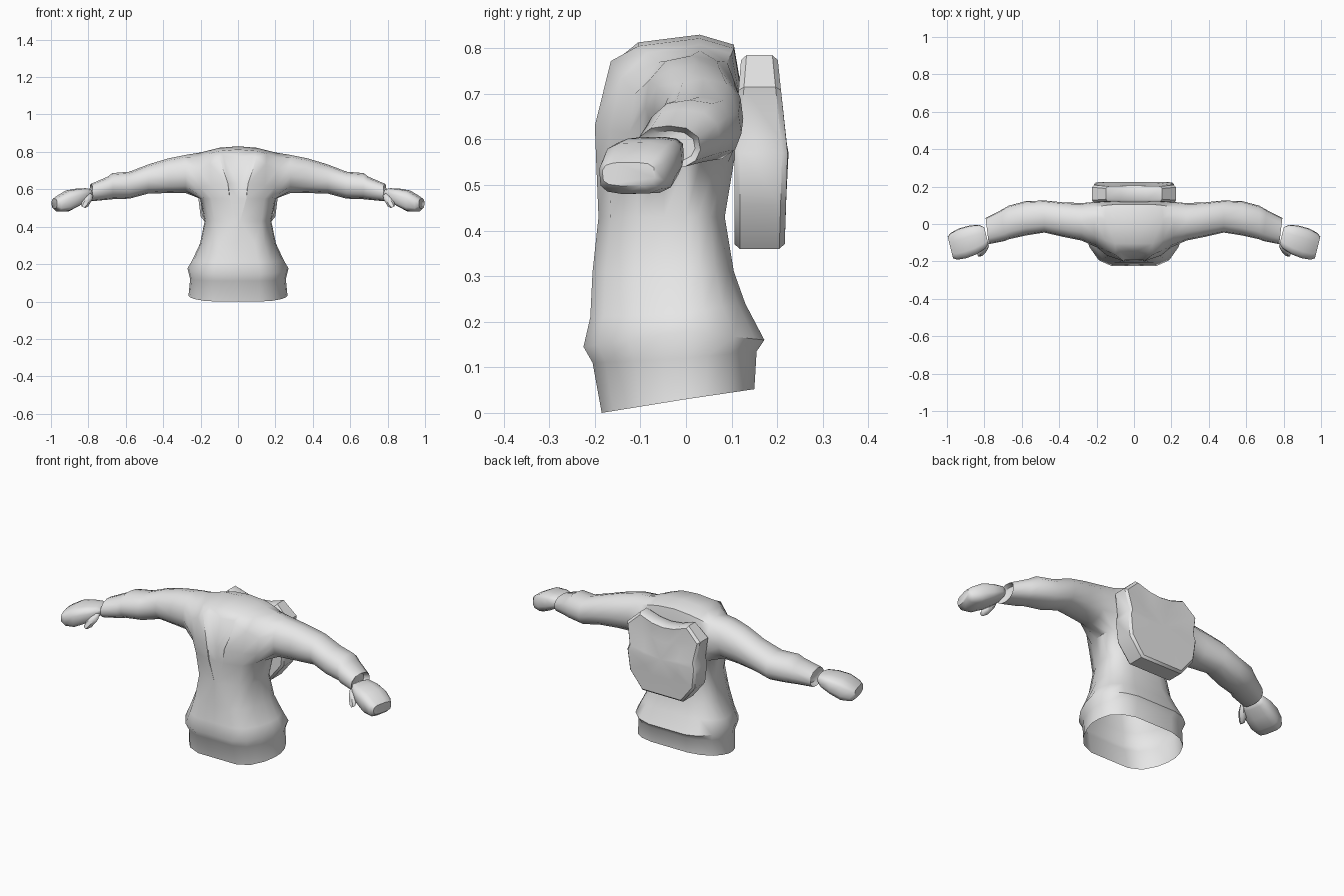
import bpy, bmesh, math

if "Cube" in bpy.data.objects:
    bpy.data.objects.remove(bpy.data.objects["Cube"])

grey = bpy.data.materials.new("light_grey")
grey.diffuse_color = (0.8, 0.8, 0.8, 1)
grey.use_nodes = True
grey.node_tree.nodes["Principled BSDF"].inputs["Base Color"].default_value = grey.diffuse_color


def finish(name, bm, angle=40, mirror=True):
    """Turn a bmesh into a smooth-shaded object, mirrored across x."""
    bmesh.ops.remove_doubles(bm, verts=bm.verts, dist=0.0005)
    bmesh.ops.recalc_face_normals(bm, faces=bm.faces)
    me = bpy.data.meshes.new(name)
    bm.to_mesh(me)
    bm.free()
    me.materials.append(grey)
    ob = bpy.data.objects.new(name, me)
    bpy.context.collection.objects.link(ob)
    bpy.ops.object.select_all(action='DESELECT')
    ob.select_set(True)
    bpy.context.view_layer.objects.active = ob
    bpy.ops.object.shade_smooth_by_angle(angle=math.radians(angle))
    if mirror:
        mod = ob.modifiers.new("mirror", 'MIRROR')
        mod.merge_threshold = 0.0005
    return ob


def skin(bm, rows, closed=False):
    """Quads between neighbouring rows of vertices."""
    for a, b in zip(rows, rows[1:]):
        n = len(a)
        for i in range(n if closed else n - 1):
            j = (i + 1) % n
            bm.faces.new((a[i], a[j], b[j], b[i]))


def oval(x, yc, zc, ry, rz, angles, power=1.0, yaw=0.0):
    """Cross-section across the arm, power below 1 makes it boxier."""
    pts = []
    for d in angles:
        c, s = math.cos(math.radians(d)), math.sin(math.radians(d))
        dy = ry * math.copysign(abs(c) ** power, c)
        dz = rz * math.copysign(abs(s) ** power, s)
        pts.append((x + yaw * dy, yc + dy, zc + dz))
    return pts


# --- jacket: lower body, shoulders and sleeve in one half, then mirrored
bm = bmesh.new()

# half ring: fraction of width, fraction of depth (front -1, back +1)
HALF = [(0, -1), (.44, -1), (.44, -1), (.7, -.86), (.88, -.55), (.97, -.25), (1, 0),
        (.97, .3), (.88, .62), (.68, .88), (.42, 1), (.42, 1), (0, 1)]
# half width, front y, back y, then z at front, side, back
BODY = [(.265, -.185, .15, .0, .03, .052), (.256, -.205, .155, .11, .12, .135),
        (.27, -.225, .172, .145, .178, .16), (.245, -.21, .13, .21, .22, .24),
        (.203, -.205, .105, .31, .31, .31), (.178, -.192, .085, .43, .43, .43),
        (.203, -.197, .105, .55, .55, .55)]
rings = []
for w, yf, yb, zf, zs, zb in BODY:
    ring = []
    for i, (fx, fy) in enumerate(HALF):
        x, y = fx * w, (fy * yb if fy > 0 else -fy * yf)
        z = zs + (zb - zs) * fy if fy > 0 else zs + (zs - zf) * fy
        if i in (1, 2) and z > .4:          # neckline narrows to a point
            x = .012 + (z - .43) * .27
        if i in (0, 1) and z > .5:          # panel lies behind the lapels
            y += .004
        ring.append(bm.verts.new((x, y, z)))
    rings.append(ring)
skin(bm, rings)
top = rings[-1]

# strips running from chest over the shoulder to the back
lapel = [(.054, -.2, .63), (.092, -.165, .772), (.1, -.105, .805), (.1, .03, .822),
         (.095, .105, .8), (.085, .12, .72), (.085, .12, .61)]
centre = [(0, y, z + (.008 if 1 < i < 5 else 0)) for i, (x, y, z) in enumerate(lapel)]
inner = list(lapel)
centre[0], inner[0] = (0, -.193, .63), (.05, -.193, .63)
centre[1], inner[1] = (0, -.152, .775), (.078, -.147, .778)
lapel[1] = (.1, -.165, .772)
shoulder = [(.145, -.168, .62), (.15, -.142, .735), (.155, -.085, .79), (.155, .03, .808),
            (.15, .1, .788), (.145, .12, .71), (.145, .12, .61)]
armhole = [(.2, -.125, .615), (.205, -.112, .7), (.21, -.06, .77), (.21, .03, .795),
           (.21, .09, .77), (.205, .116, .7), (.2, .116, .62)]
strips = []
for k, col in enumerate((centre, inner, lapel, shoulder, armhole)):
    strips.append([top[k]] + [bm.verts.new(p) for p in col] + [top[12 - k]])
skin(bm, strips)

# sleeve rings from the armhole to the cuff
ANG = [215, 185, 156, 120, 90, 60, 24, -5, -35, -62, -90, -118]
SLEEVE = [(.28, .012, .682, .101, .102), (.37, .022, .673, .093, .093),
          (.48, .04, .655, .086, .078), (.58, .03, .622, .092, .072),
          (.67, .008, .617, .09, .07), (.70, -.008, .605, .083, .061),
          (.785, -.038, .583, .07, .047)]
sleeve = [strips[-1] + [top[7], top[6], top[5]]]
for i, r in enumerate(SLEEVE):
    sleeve.append([bm.verts.new(p) for p in oval(*r, ANG, .85, .12 if i > 4 else 0)])
# cuff turned inwards
sleeve.append([bm.verts.new(p) for p in oval(.765, -.035, .585, .055, .034, ANG, .85)])
skin(bm, sleeve, True)
bm.faces.new(sleeve[-1])
finish("jacket", bm, 50)

# --- mitten hands
bm = bmesh.new()
ROUND = [22.5 + 30 * i for i in range(12)]
HAND = [(.79, -.062, .577, .045, .02), (.812, -.068, .572, .064, .034),
        (.86, -.085, .556, .077, .048), (.915, -.103, .537, .08, .057),
        (.962, -.119, .523, .072, .043), (.982, -.126, .524, .058, .026)]
hand = [[bm.verts.new(p) for p in oval(*r, ROUND, .6, .25)] for r in HAND]
skin(bm, hand, True)
bm.faces.new(hand[0])
bm.faces.new(hand[-1])
finish("hand", bm, 50)

# --- thumbs hanging in front of the wrist
bm = bmesh.new()
SIX = [60 * i for i in range(6)]
thumb = []
for x, y, z, r in ((.785, -.115, .575, .012), (.797, -.128, .555, .021),
                   (.818, -.152, .52, .021), (.828, -.163, .505, .012)):
    ring = []
    for d in SIX:
        c, s = r * math.cos(math.radians(d)), r * math.sin(math.radians(d))
        ring.append(bm.verts.new((x + c * .85, y + s, z + c * .5)))
    thumb.append(ring)
skin(bm, thumb, True)
bm.faces.new(thumb[0])
bm.faces.new(thumb[-1])
finish("thumb", bm, 50)

# --- backpack: notched shield outline, half profile mirrored by the loop
SIDE = [(.07, .758), (.15, .785), (.225, .715), (.203, .6), (.214, .57), (.2, .455), (.125, .36)]
outline = [(0, .75)] + SIDE + [(0, .36)] + [(-x, z) for x, z in reversed(SIDE)]
bm = bmesh.new()


def pack_ring(scale, depth):
    """Outline copy, scaled about its middle, at a depth given by height."""
    return [bm.verts.new((x * scale, depth(z), .57 + (z - .57) * scale)) for x, z in outline]


def front_y(z):
    return .106 + max(0, z - .6) * .08


def back_y(z):
    return .223 - (max(0, z - .57) * .1 if z > .57 else (.57 - z) * .03)


pack = [pack_ring(.5, front_y), pack_ring(.95, front_y),
        pack_ring(1, lambda z: front_y(z) + .012),
        pack_ring(1, lambda z: back_y(z) - .012),
        pack_ring(.95, back_y), pack_ring(.5, lambda z: back_y(z) + .002)]
skin(bm, pack, True)
for ring, y in ((pack[0], .106), (pack[-1], .225)):
    mid = bm.verts.new((0, y, .57))
    for i in range(len(ring)):
        bm.faces.new((ring[i], ring[(i + 1) % len(ring)], mid))
finish("backpack", bm, 40, mirror=False)
